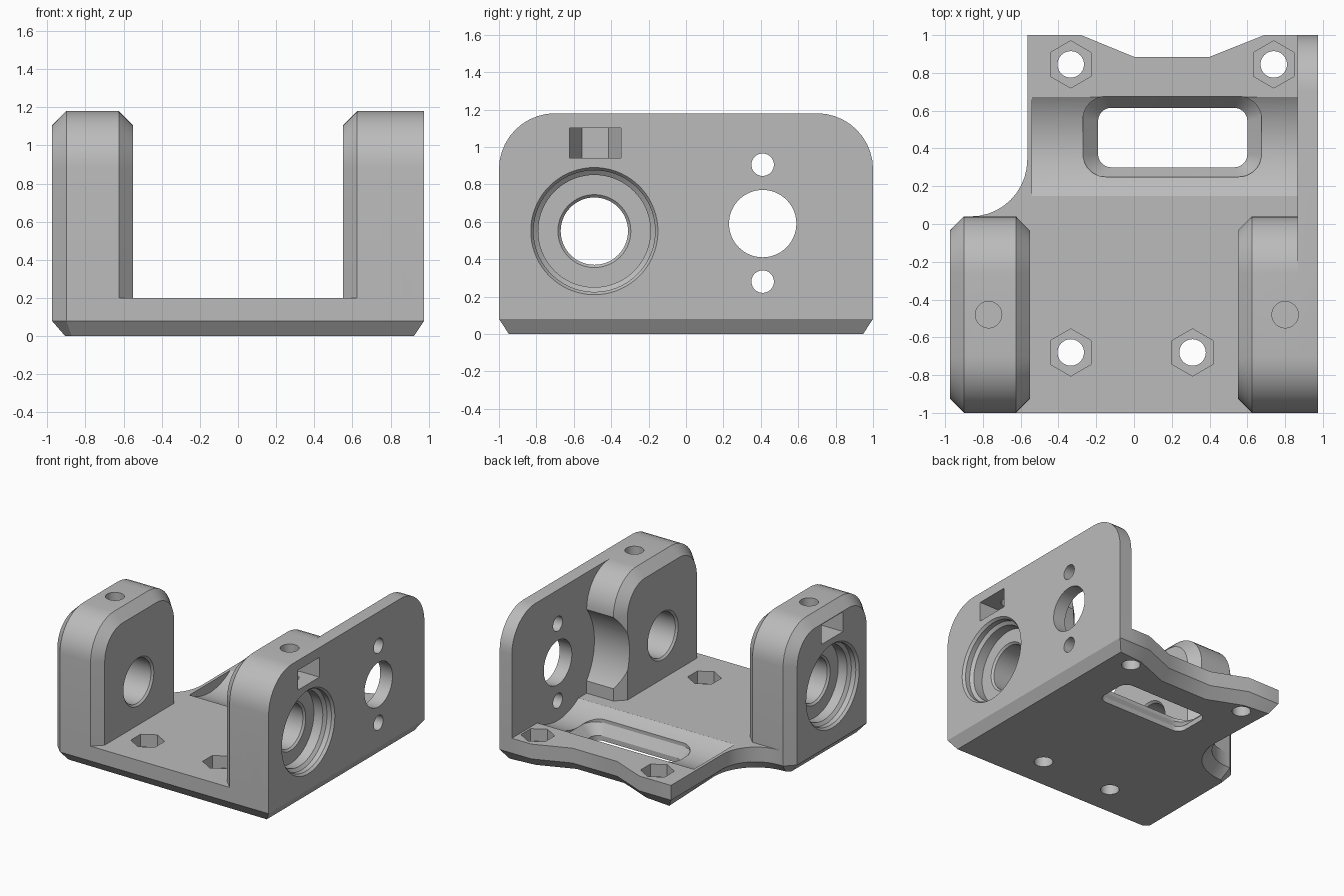
import bpy, bmesh
from math import sin, cos, pi, radians

if "Cube" in bpy.data.objects:
    bpy.data.objects.remove(bpy.data.objects["Cube"])

grey = bpy.data.materials.new("plain grey")
grey.use_nodes = True
grey.diffuse_color = (0.5, 0.5, 0.5, 1)
grey.node_tree.nodes["Principled BSDF"].inputs["Base Color"].default_value = (0.5, 0.5, 0.5, 1)


def arc(cx, cy, r, start, end, steps=10):
    angles = [radians(start + (end - start) * i / steps) for i in range(steps + 1)]
    return [(cx + r * cos(a), cy + r * sin(a)) for a in angles]


def circle(cx, cy, r, sides=64, turn=0):
    return arc(cx, cy, r, turn, turn + 360, sides)[:-1]


def rounded(u0, u1, v0, v1, top, bottom=0):
    """Rectangle with rounded top corners and optionally rounded bottom ones."""
    pts = arc(u1 - top, v1 - top, top, 0, 90) + arc(u0 + top, v1 - top, top, 90, 180)
    if bottom:
        return (pts + arc(u0 + bottom, v0 + bottom, bottom, 180, 270)
                + arc(u1 - bottom, v0 + bottom, bottom, 270, 360))
    return pts + [(u0, v0), (u1, v0)]


def loft(name, axis, sections, chamfer=0):
    """Solid through matching outlines, each given as (position, points)."""
    bm = bmesh.new()
    rings = []
    for t, pts in sections:
        rings.append([bm.verts.new((t, u, v) if axis == "x" else (u, v, t)) for u, v in pts])
    for a, b in zip(rings, rings[1:]):
        for i in range(len(a)):
            j = (i + 1) % len(a)
            bm.faces.new((a[i], a[j], b[j], b[i]))
    first = bm.faces.new(rings[0])
    bm.faces.new(rings[-1])
    bmesh.ops.recalc_face_normals(bm, faces=bm.faces)
    if chamfer:
        bmesh.ops.inset_region(bm, faces=[first], thickness=chamfer, depth=0.08)
    mesh = bpy.data.meshes.new(name)
    bm.to_mesh(mesh)
    bm.free()
    mesh.materials.append(grey)
    obj = bpy.data.objects.new(name, mesh)
    bpy.context.collection.objects.link(obj)
    return obj


def prism(name, axis, pts, a, b):
    return loft(name, axis, [(a, pts), (b, pts)])


def combine(target, tool, operation):
    mod = target.modifiers.new(tool.name, "BOOLEAN")
    mod.operation, mod.solver, mod.object = operation, "EXACT", tool
    bpy.context.view_layer.objects.active = target
    bpy.ops.object.modifier_apply(modifier=mod.name)
    bpy.data.objects.remove(tool)


# Base plate with notched back edge, curved side and chamfered underside
outline = [(-0.9, -1), (0.975, -1), (0.975, 1), (0.69, 1), (0.4, 0.885), (0, 0.885),
           (-0.28, 1), (-0.565, 1)]
outline += arc(-0.865, 0.34, 0.3, 0, -90) + [(-0.9, 0.04), (-0.975, -0.035), (-0.975, -0.925)]
bracket = loft("bracket", "z", [(0.08, outline), (0.2, outline)], chamfer=0.075)

# Side wall and the two bearing pillars
full = rounded(-1, 0.04, 0.1, 1.18, 0.3)
small = rounded(-0.925, -0.035, 0.1, 1.105, 0.225)
wall = prism("side_wall", "x", rounded(-1, 1, 0.1, 1.18, 0.3), 0.865, 0.975)
left_pillar = loft("left_pillar", "x", [(0.55, small), (0.625, full), (0.975, full)])
right_pillar = loft("right_pillar", "x",
                    [(-0.975, small), (-0.9, full), (-0.625, full), (-0.55, small)])
for part in (wall, left_pillar, right_pillar):
    combine(bracket, part, "UNION")

# Motor clearance, shaft opening and mounting screws
cuts = [prism("motor_recess", "x", circle(0.41, 0.59, 0.47, 96), -0.54, 0.865)]
for z, r in ((0.59, 0.18), (0.905, 0.06), (0.28, 0.06)):
    cuts.append(prism("wall_hole", "x", circle(0.41, z, r), 0.8, 1.1))

# Slot through the base, flared at the top
slot_small = rounded(-0.19, 0.6, 0.3, 0.615, 0.07, 0.07)
slot_large = rounded(-0.27, 0.675, 0.25, 0.675, 0.12, 0.12)
cuts.append(loft("base_slot", "z", [(-0.1, slot_small), (0.04, slot_small),
                                    (0.12, slot_large), (0.3, slot_large)]))

# Base bolt holes with hexagonal nut pockets
for x, y in ((-0.335, 0.845), (0.74, 0.845), (-0.335, -0.68), (0.31, -0.68)):
    cuts.append(prism("bolt_hole", "z", circle(x, y, 0.07, 40), -0.1, 0.3))
    cuts.append(prism("nut_pocket", "z", circle(x, y, 0.125, 6, 30), 0.1, 0.3))

# Bearing seat, nut trap and clamp screw hole in each pillar
seat = [(-0.1, 0.34), (0, 0.34), (0.02, 0.325), (0.06, 0.325), (0.08, 0.3), (0.16, 0.3),
        (0.16, 0.195), (0.175, 0.18), (0.41, 0.18), (0.425, 0.195), (0.5, 0.195)]
for side, screw_x in ((1, 0.8), (-1, 0.77)):
    rings = [(side * (0.975 - d), circle(-0.49, 0.55, r, 72)) for d, r in seat]
    cuts.append(loft("bearing_seat", "x", rings))
    x = side * screw_x
    trap = [(x - side * 0.119, -0.555), (x, -0.622), (side * 1.1, -0.622),
            (side * 1.1, -0.348), (x, -0.348), (x - side * 0.119, -0.415)]
    cuts.append(prism("nut_trap", "z", trap, 0.94, 1.1))
    cuts.append(prism("clamp_hole", "z", circle(x, -0.48, 0.07, 40), 0.87, 1.3))

for cutter in cuts:
    combine(bracket, cutter, "DIFFERENCE")

# Smooth curves, crisp edges
bpy.context.view_layer.objects.active = bracket
bracket.select_set(True)
bpy.ops.object.shade_smooth_by_angle(angle=radians(25))
